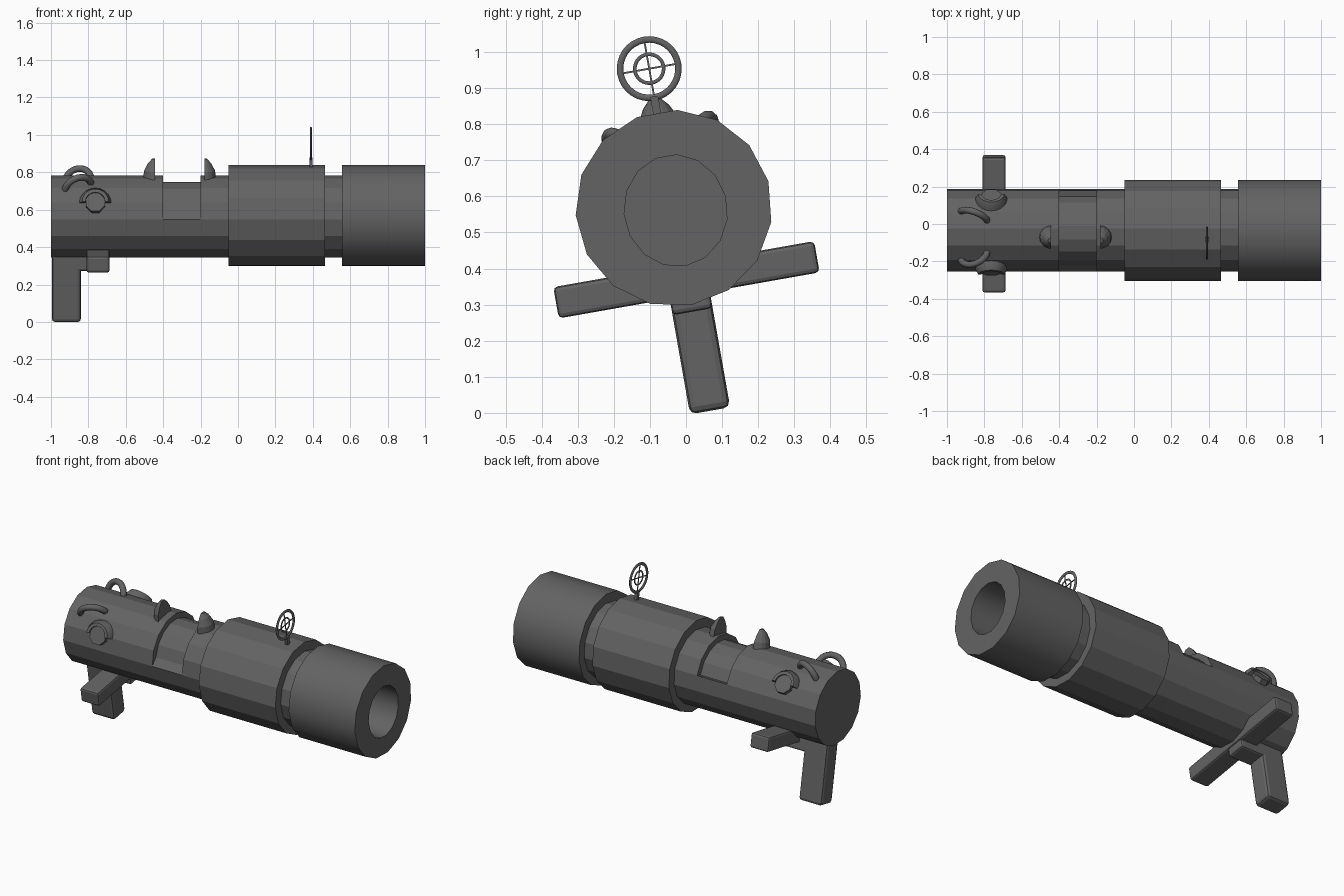
import bpy, bmesh
from math import sin, cos, pi, radians
from mathutils import Matrix, Vector

if "Cube" in bpy.data.objects:
    bpy.data.objects.remove(bpy.data.objects["Cube"], do_unlink=True)

metal = bpy.data.materials.new("dark_grey_metal")
metal.use_nodes = True
GREY = (0.125, 0.125, 0.125, 1)
metal.diffuse_color = GREY
metal.node_tree.nodes["Principled BSDF"].inputs["Base Color"].default_value = GREY

# Shared frame: the tube axis, rolled slightly about its length
FRAME = Matrix.Translation((0, -0.033, 0.563)) @ Matrix.Rotation(radians(10), 4, 'X')
R_BODY, R_WIDE = 0.221, 0.2727


def finish(bm, name, matrix=None, smooth=None):
    bmesh.ops.remove_doubles(bm, verts=bm.verts, dist=1e-5)
    bmesh.ops.recalc_face_normals(bm, faces=bm.faces)
    bm.transform(FRAME @ (matrix or Matrix()))
    mesh = bpy.data.meshes.new(name)
    bm.to_mesh(mesh)
    bm.free()
    mesh.materials.append(metal)
    ob = bpy.data.objects.new(name, mesh)
    bpy.context.collection.objects.link(ob)
    if smooth:
        bpy.ops.object.select_all(action='DESELECT')
        ob.select_set(True)
        bpy.context.view_layer.objects.active = ob
        bpy.ops.object.shade_smooth_by_angle(angle=radians(smooth))
    return ob


def loft(name, sections, matrix=None, smooth=None, closed=False):
    """Skin a list of equal-length point loops."""
    bm = bmesh.new()
    loops = [[bm.verts.new(p) for p in s] for s in sections]
    n = len(loops[0])
    pairs = list(zip(loops, loops[1:])) + ([(loops[-1], loops[0])] if closed else [])
    for a, b in pairs:
        for i in range(n):
            j = (i + 1) % n
            bm.faces.new((a[i], a[j], b[j], b[i]))
    if not closed:
        bm.faces.new(loops[0])
        bm.faces.new(loops[-1])
    return finish(bm, name, matrix, smooth)


def box(name, lo, hi, bevel=0):
    bm = bmesh.new()
    bmesh.ops.create_cube(bm, size=1)
    lo, hi = Vector(lo), Vector(hi)
    for v in bm.verts:
        v.co = [(lo[k] + hi[k]) / 2 + v.co[k] * (hi[k] - lo[k]) for k in range(3)]
    if bevel:
        bmesh.ops.bevel(bm, geom=bm.edges[:], offset=bevel, segments=2,
                        profile=0.5, affect='EDGES')
    return finish(bm, name)


def at(x, angle, r):
    a = radians(angle)
    return (x, r * cos(a), r * sin(a))


def ring(x, r, n=15):
    return [at(x, 6 + 360 / n * k, r) for k in range(n)]


def torus(name, major, minor, centre, sides=8, segs=32, flat=0.6):
    """Upright ring facing along the tube."""
    secs = []
    for k in range(segs):
        t = 2 * pi * k / segs
        secs.append([(minor * flat * sin(2 * pi * i / sides),
                      (major + minor * cos(2 * pi * i / sides)) * cos(t),
                      (major + minor * cos(2 * pi * i / sides)) * sin(t))
                     for i in range(sides)])
    return loft(name, secs, Matrix.Translation(centre), 50, closed=True)


# Main tube with a recessed band over its upper half
lower = [174 + 24 * k for k in range(9)]
upper = [6 + 24 * k for k in range(8)]


def full(x):
    return [at(x, a, R_BODY) for a in lower + upper]


def recessed(x):
    return ([at(x, a, R_BODY) for a in lower]
            + [at(x, 6 + 156 * k / 7, 0.187) for k in range(8)])


loft("main_tube", [full(-1), full(-0.4), recessed(-0.4),
                   recessed(-0.2), full(-0.2), full(0.57)])

# Wide collar and hollow muzzle
loft("collar", [ring(-0.05, R_WIDE), ring(0.465, R_WIDE)], Matrix.Translation((0, 0, 0.004)))


def bore(x):
    return [(p[0], p[1] * 0.143 + 0.004, p[2] * 0.155 - 0.007) for p in ring(x, 1)]


loft("muzzle", [ring(0.555, R_WIDE), ring(1, R_WIDE), bore(1), bore(0.6)],
     Matrix.Translation((0, 0, 0.004)), smooth=30)

# Grip, cross bar and the block joining them
box("rear_grip", (-0.995, -0.055, -0.566), (-0.84, 0.058, -0.12), 0.018)
box("cross_bar", (-0.81, -0.367, -0.241), (-0.687, 0.367, -0.153), 0.012)
box("bar_joint", (-0.87, -0.055, -0.287), (-0.695, 0.058, -0.12), 0.012)

# Pair of half bullet-shaped posts either side of the recess
for name, x, s in (("rear_post", -0.445, -1), ("front_post", -0.18, 1)):
    loft(name, [[(x + s * r * sin(pi * k / 8), r * cos(pi * k / 8), z) for k in range(9)]
                for z, r in ((0.19, 0.064), (0.25, 0.057), (0.29, 0.036), (0.314, 0.014))])

# Mirrored carry loops, studs and stud hoods near the rear
for side, s in (("right", 1), ("left", -1)):
    loop = (Matrix.Translation((-0.855, 0, 0)) @ Matrix.Rotation(radians(31 * s), 4, 'X')
            @ Matrix.Rotation(radians(20 * s), 4, 'Z'))
    secs = []
    for k in range(13):
        t = pi * k / 12
        ring_pts = [2 * pi * i / 10 for i in range(10)]
        secs.append([((0.075 + 0.018 * cos(q)) * cos(t), 0.018 * sin(q),
                      0.2 + (0.075 + 0.018 * cos(q)) * sin(t)) for q in ring_pts])
    loft(side + "_loop", secs, loop, 45)

    stud = Matrix.Translation((-0.763, 0, 0)) @ Matrix.Rotation(radians(61 * s), 4, 'X')
    loft(side + "_stud", [[(0.055 * cos(pi * (k + 0.5) / 4), 0.055 * sin(pi * (k + 0.5) / 4), z)
                           for k in range(8)] for z in (0.17, 0.24)], stud)
    profile = ((0.052, 0.15), (0.052, 0.25), (0.07, 0.25), (0.086, 0.22), (0.086, 0.15))
    loft(side + "_stud_hood", [[(r * cos(pi * k / 10), s * r * sin(pi * k / 10), z)
                                for r, z in profile] for k in range(11)], stud, 30)

# Ring sight on a short stem
SX, SZ = 0.39, 0.397
box("sight_stem", (SX - 0.009, -0.011, 0.25), (SX + 0.009, 0.011, SZ - 0.078))
torus("sight_outer_ring", 0.081, 0.009, (SX, 0, SZ))
torus("sight_inner_ring", 0.04, 0.005, (SX, 0, SZ))
box("sight_hair_vertical", (SX - 0.002, -0.0025, SZ - 0.08), (SX + 0.002, 0.0025, SZ + 0.08))
box("sight_hair_horizontal", (SX - 0.002, -0.08, SZ - 0.0025), (SX + 0.002, 0.08, SZ + 0.0025))
